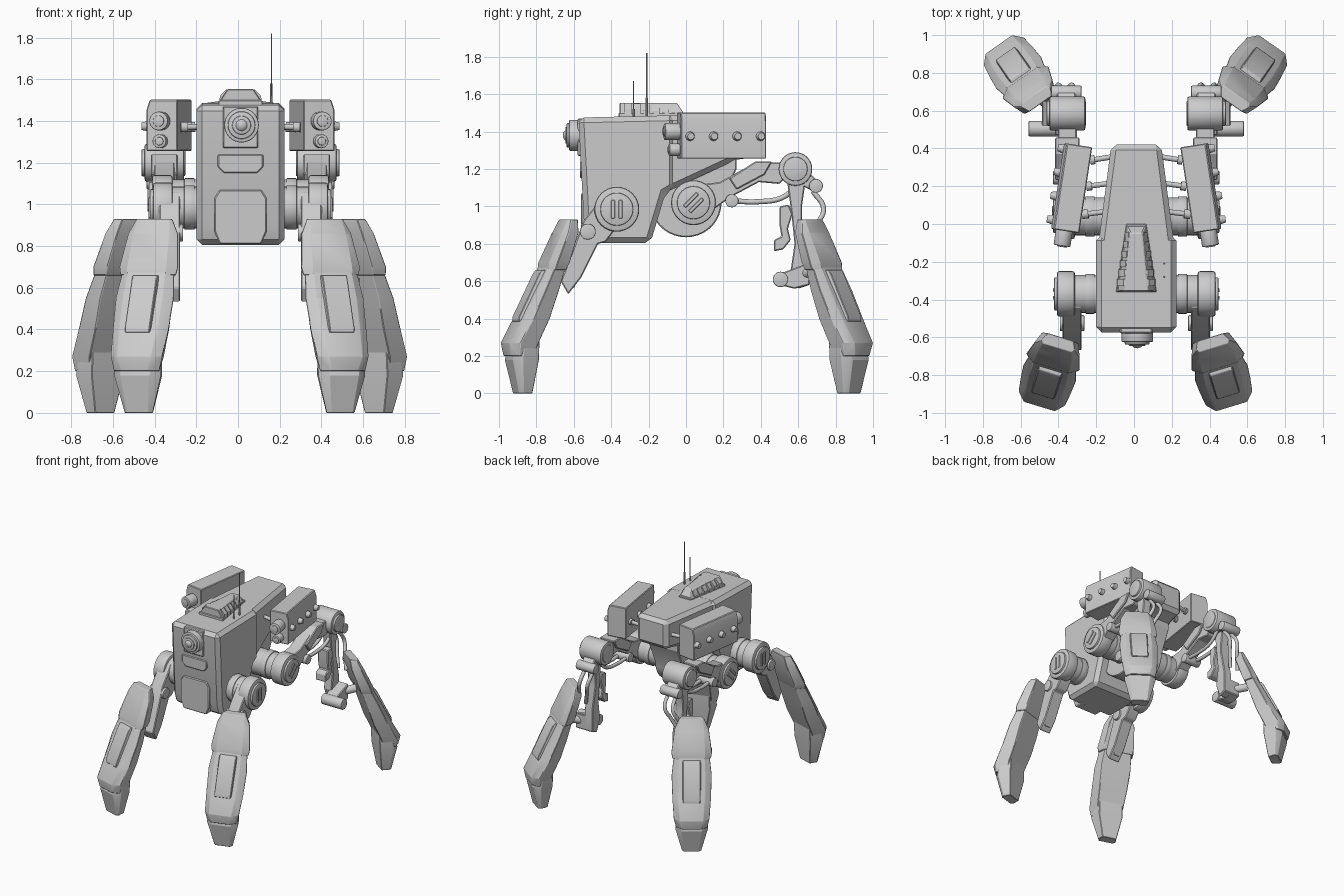
import bpy, bmesh, math
from mathutils import Vector, Matrix

if "Cube" in bpy.data.objects:
    bpy.data.objects.remove(bpy.data.objects["Cube"])

CX = 0.012  # body centre line


def finish(name, bm, bevel=0.0, segs=1):
    """Bevel sharp edges, smooth by angle, link to the scene."""
    bmesh.ops.remove_doubles(bm, verts=bm.verts, dist=1e-5)
    bmesh.ops.recalc_face_normals(bm, faces=bm.faces)
    if bevel:
        edges = [e for e in bm.edges if e.calc_face_angle(0) > math.radians(35)]
        bmesh.ops.bevel(bm, geom=edges, offset=bevel, segments=segs, profile=0.5, affect='EDGES', clamp_overlap=True)
    for f in bm.faces:
        f.smooth = True
    for e in bm.edges:
        e.smooth = e.calc_face_angle(0) < math.radians(23)
    me = bpy.data.meshes.new(name)
    bm.to_mesh(me)
    bm.free()
    ob = bpy.data.objects.new(name, me)
    bpy.context.collection.objects.link(ob)
    return ob


def loft(name, rings, bevel=0.0, segs=1):
    """Skin a list of equal-length point rings and cap both ends."""
    bm = bmesh.new()
    vs = [[bm.verts.new(p) for p in r] for r in rings]
    n = len(vs[0])
    for a, b in zip(vs, vs[1:]):
        for i in range(n):
            bm.faces.new((a[i], a[(i + 1) % n], b[(i + 1) % n], b[i]))
    bm.faces.new(vs[0][::-1])
    bm.faces.new(vs[-1])
    return finish(name, bm, bevel, segs)


def plate(name, pts, x0, x1, bevel=0.006):
    """Side profile of (y, z) points extruded along x."""
    return loft(name, [[(x, y, z) for y, z in pts] for x in (x0, x1)], bevel)


def cyl(name, p, q, r, r2=None, bevel=0.0, n=32):
    p, q = Vector(p), Vector(q)
    d = q - p
    bm = bmesh.new()
    m = Matrix.Translation((p + q) / 2) @ d.to_track_quat('Z', 'Y').to_matrix().to_4x4()
    bmesh.ops.create_cone(bm, cap_ends=True, segments=n, radius1=r, radius2=r if r2 is None else r2,
                          depth=d.length, matrix=m)
    return finish(name, bm, bevel, 2)


def box(name, c, size, rot=None, bevel=0.005):
    bm = bmesh.new()
    m = Matrix.Translation(c) @ (rot or Matrix()) @ Matrix.Diagonal((*size, 1))
    bmesh.ops.create_cube(bm, size=1, matrix=m)
    return finish(name, bm, bevel)


def hose(name, pts, r):
    cu = bpy.data.curves.new(name, 'CURVE')
    cu.dimensions = '3D'
    cu.bevel_depth = r
    cu.bevel_resolution = 2
    cu.use_fill_caps = True
    sp = cu.splines.new('BEZIER')
    sp.bezier_points.add(len(pts) - 1)
    for b, p in zip(sp.bezier_points, pts):
        b.co = p
        b.handle_left_type = b.handle_right_type = 'AUTO'
    ob = bpy.data.objects.new(name, cu)
    bpy.context.collection.objects.link(ob)


# Hull: straight front half and a tapering rear half
hull_front = [(-.575, 1.475), (-.545, .90), (-.515, .805), (-.19, .805), (-.11, 1.07), (-.06, 1.1), (-.06, 1.487)]
hull_rear = [(-.14, 1.06), (.27, 1.25), (.42, 1.27), (.42, 1.495), (-.14, 1.485)]
loft('hull_front', [[(CX + s * .212, y, z) for y, z in hull_front] for s in (-1, 1)], .028, 1)
loft('hull_rear', [[(CX + s * (.205 - .13 * (y + .14)), y, z) for y, z in hull_rear] for s in (-1, 1)], .028, 1)

# Pelvis: rounded belly behind the hull
arc = [(.19 * math.cos(a), 1.02 + .185 * math.sin(a)) for a in [math.radians(-190 + 10 * i) for i in range(20)]]
plate('pelvis', arc + [(.27, 1.20), (.27, 1.27), (-.1, 1.27)], CX - .13, CX + .13)

# Front face panels
def front_panel(name, pts, y0, y1):
    loft(name, [[(CX + x, y, z) for x, z in pts] for y in (y0, y1)], .006)

front_panel('lower_front_panel', [(-.10, .81), (.10, .81), (.125, .87), (.125, 1.03), (.10, 1.07), (-.10, 1.07),
                                  (-.125, 1.03), (-.125, .87)], -.562, -.45)
front_panel('mid_front_panel', [(-.08, 1.15), (.08, 1.15), (.11, 1.18), (.11, 1.24), (-.11, 1.24), (-.11, 1.18)], -.568, -.5)
front_panel('upper_front_panel', [(-.085, 1.27), (.085, 1.27), (.085, 1.47), (-.085, 1.47)], -.579, -.5)

# Front eye
for nm, y, r in (('eye_housing', -.625, .083), ('eye_ring', -.638, .066), ('eye_barrel', -.645, .045)):
    cyl(nm, (CX + .005, -.55, 1.38), (CX + .005, y, 1.38), r, bevel=.006)
bm = bmesh.new()
bmesh.ops.create_uvsphere(bm, u_segments=24, v_segments=12, radius=.036,
                          matrix=Matrix.Translation((CX + .005, -.622, 1.38)))
finish('eye_lens', bm)

# Roof hatch with stepped ribs
loft('roof_hatch', [[(CX + x * k, y, z) for x, y in ((-.11, -.36), (.11, -.36), (.055, 0), (-.055, 0))]
                    for k, z in ((1, 1.46), (.95, 1.5))], .004)
loft('roof_hatch_top', [[(CX + sx * w * k, y + dy * (1 - k), z) for sx, w, y, dy in
                         ((-1, .1, -.355, 0), (1, .1, -.355, 0), (1, .05, -.01, -.1), (-1, .05, -.01, -.1))]
                        for k, z in ((1, 1.495), (.62, 1.553))], .004)
for i in range(6):
    y = -.31 + .05 * i
    w = .098 - .008 * i
    loft('roof_rib', [[(CX + sx * w * k, y + sy * .018, z - .003 * i) for sx, sy in ((-1, -1), (1, -1), (1, 1), (-1, 1))]
                      for k, z in ((1.05, 1.49), (1.0, 1.52), (.7, 1.552))])

# Antennas
for y, top in ((-.21, 1.82), (-.28, 1.67)):
    cyl('antenna_base', (.16, y, 1.46), (.16, y, 1.58 if top > 1.7 else 1.52), .006, n=8)
    cyl('antenna', (.16, y, 1.48), (.16, y, top), .003, n=6)


def leg_shell(tag, s, origin, yaw, ydir):
    """Armoured lower leg, turned outwards by yaw; rows are z, front, back, front half width, half width."""
    c, k = math.cos(yaw), math.sin(yaw)

    def ring(z, rf, rb, hf, hw):
        rm = rf - .3 * (rf - rb)
        pts = [(rf, -hf), (rf, hf), (rm, hw), (rb, hw * .8), (rb, -hw * .8), (rm, -hw)]
        return [(.008 + s * (origin[0] + k * r + c * t), origin[1] + ydir * (c * r - k * t), z) for r, t in pts]

    parts = {
        'knee_guard': [(.93, .03, -.03, .08, .09), (.86, .065, -.025, .09, .125), (.70, .14, .03, .098, .148),
                       (.66, .145, .05, .098, .14)],
        'shin': [(.85, .05, -.01, .085, .11), (.55, .208, .09, .10, .146), (.40, .283, .14, .095, .14),
                 (.27, .355, .20, .085, .13), (.20, .345, .225, .065, .113)],
        'shin_panel': [(.66, .168, .12, .06, .065), (.64, .183, .12, .062, .067), (.41, .296, .2, .062, .067),
                       (.385, .298, .22, .06, .065)],
        'foot': [(.30, .31, .19, .08, .115), (.18, .335, .195, .075, .118), (.0, .295, .22, .055, .07)],
    }
    for nm, rows in parts.items():
        loft(f'{tag}_{nm}', [ring(*r) for r in rows], .003)


def hip(tag, s, y, z, x1, slot):
    """Drum joint with a stepped collar and slotted cap."""
    X = lambda x: CX + s * x
    cyl(tag + '_axle', (X(.1), y, z), (X(.35), y, z), .1)
    cyl(tag + '_collar', (X(.22), y, z), (X(.27), y, z), .106, bevel=.005)
    cyl(tag + '_drum', (X(.325), y, z), (X(x1 - .015), y, z), .12, bevel=.012)
    cyl(tag + '_cap', (X(.4), y, z), (X(x1), y, z), .088, bevel=.006)
    for o in (-.02, .02):
        d = Vector((0, o * math.cos(slot), o * math.sin(slot)))
        box(tag + '_slot', Vector((X(x1), y, z)) + d, (.012, .02, .1), Matrix.Rotation(slot, 4, 'X'), .003)


for s, side in ((-1, 'left'), (1, 'right')):
    X = lambda x: CX + s * x
    P = lambda x, y, z: (X(x), y, z)

    # Front leg
    t = side + '_front'
    hip(t + '_hip', s, -.37, .985, .435, 0)
    plate(t + '_thigh', [(-.44, 1.06), (-.36, 1.06), (-.36, .9), (-.43, .81), (-.47, .8), (-.56, .62), (-.63, .53),
                         (-.67, .6), (-.60, .78), (-.55, .92)], X(.29), X(.39))
    plate(t + '_thigh_rib', [(-.50, .95), (-.43, .92), (-.60, .56), (-.64, .62)], X(.31), X(.37))
    cyl(t + '_knee', P(.275, -.525, .865), P(.405, -.525, .865), .042, bevel=.004)
    leg_shell(t, s, (.405, -.627), math.radians(17), -1)

    # Rear leg: hip, thigh arm and knee
    t = side + '_rear'
    hip(t + '_hip', s, .04, 1.02, .44, math.radians(-45))
    plate(t + '_thigh', [(.02, 1.11), (.18, 1.13), (.37, 1.235), (.51, 1.235), (.54, 1.16), (.50, 1.12), (.39, 1.13),
                         (.24, 1.05), (.1, .95)], X(.315), X(.415))
    plate(t + '_thigh_cover', [(.23, 1.15), (.37, 1.24), (.46, 1.24), (.42, 1.17), (.27, 1.09)], X(.30), X(.43))
    cyl(t + '_thigh_pin', P(.30, .245, 1.03), P(.44, .245, 1.03), .035, bevel=.004)
    cyl(t + '_knee', P(.27, .585, 1.2), P(.46, .585, 1.2), .09, bevel=.01)
    cyl(t + '_knee_cap', P(.265, .585, 1.2), P(.475, .585, 1.2), .065, bevel=.005)
    cyl(t + '_knee_pin', P(.29, .695, 1.11), P(.45, .695, 1.11), .037, bevel=.005)
    plate(t + '_knee_link', [(.60, 1.2), (.67, 1.17), (.72, 1.12), (.68, 1.08), (.60, 1.12)], X(.32), X(.42))
    plate(t + '_shin_link', [(.54, 1.14), (.64, 1.14), (.62, 1.0), (.62, .93), (.66, .75), (.66, .58), (.60, .56),
                             (.56, .66), (.58, .8), (.565, .95)], X(.35), X(.42))
    plate(t + '_actuator', [(.50, 1.0), (.55, 1.01), (.57, .96), (.545, .88), (.56, .82), (.52, .77), (.47, .76),
                            (.47, .82), (.51, .84), (.50, .9)], X(.34), X(.43))
    plate(t + '_lower_bracket', [(.50, .64), (.66, .70), (.66, .58), (.58, .56), (.50, .58)], X(.40), X(.50))
    cyl(t + '_lower_pin', P(.39, .505, .61), P(.57, .505, .61), .041, bevel=.005)
    cyl(t + '_ankle_strut', P(.43, .60, .63), P(.54, .70, .66), .03, n=16)
    for x in (.33, .40):
        hose(t + '_thigh_hose', [P(x, .25, 1.03), P(x, .38, 1.025), P(x, .52, 1.05), P(x, .60, 1.12)], .014)
        hose(t + '_shin_hose', [P(x, .68, 1.08), P(x + .01, .735, .99), P(x + .04, .70, .90), P(x + .08, .66, .8)], .014)
    leg_shell(t, s, (.52, .66), math.radians(35), 1)

    # Weapon pod, toed outwards at the front
    L, W = Vector((.15 * s, -.989, 0)), Vector((.989 * s, .15, 0))
    at = lambda u, v, z: Vector((X(.342), .19, z)) + W * u + L * v
    sec = [(-.075, 1.255), (.075, 1.255), (.075, 1.455), (.06, 1.502), (-.075, 1.502)]
    t = side + '_pod'
    loft(t, [[at(u, v, z) for u, z in sec] for v in (-.23, .23)], .005)
    for z, r, v in ((1.40, .045, .31), (1.303, .033, .285)):
        cyl(t + '_barrel', at(.005, .2, z), at(.005, v, z), r, bevel=.005)
        cyl(t + '_lens', at(.005, .2, z), at(.005, v + .006, z), r * .6, bevel=.004)
    for i in range(4):
        cyl(t + '_stud', at(.065, -.2 + .127 * i, 1.375), at(.105, -.2 + .127 * i, 1.375), .027, .018, n=20)
    for v in (-.16, -.02, .13):
        a = at(-.075, v, 1.37)
        b = Vector((X(.12), a.y + .02, 1.375))
        cyl(t + '_strut', a, b, .014, n=16)
        cyl(t + '_strut_collar', a, a.lerp(b, .2), .024, n=16)
